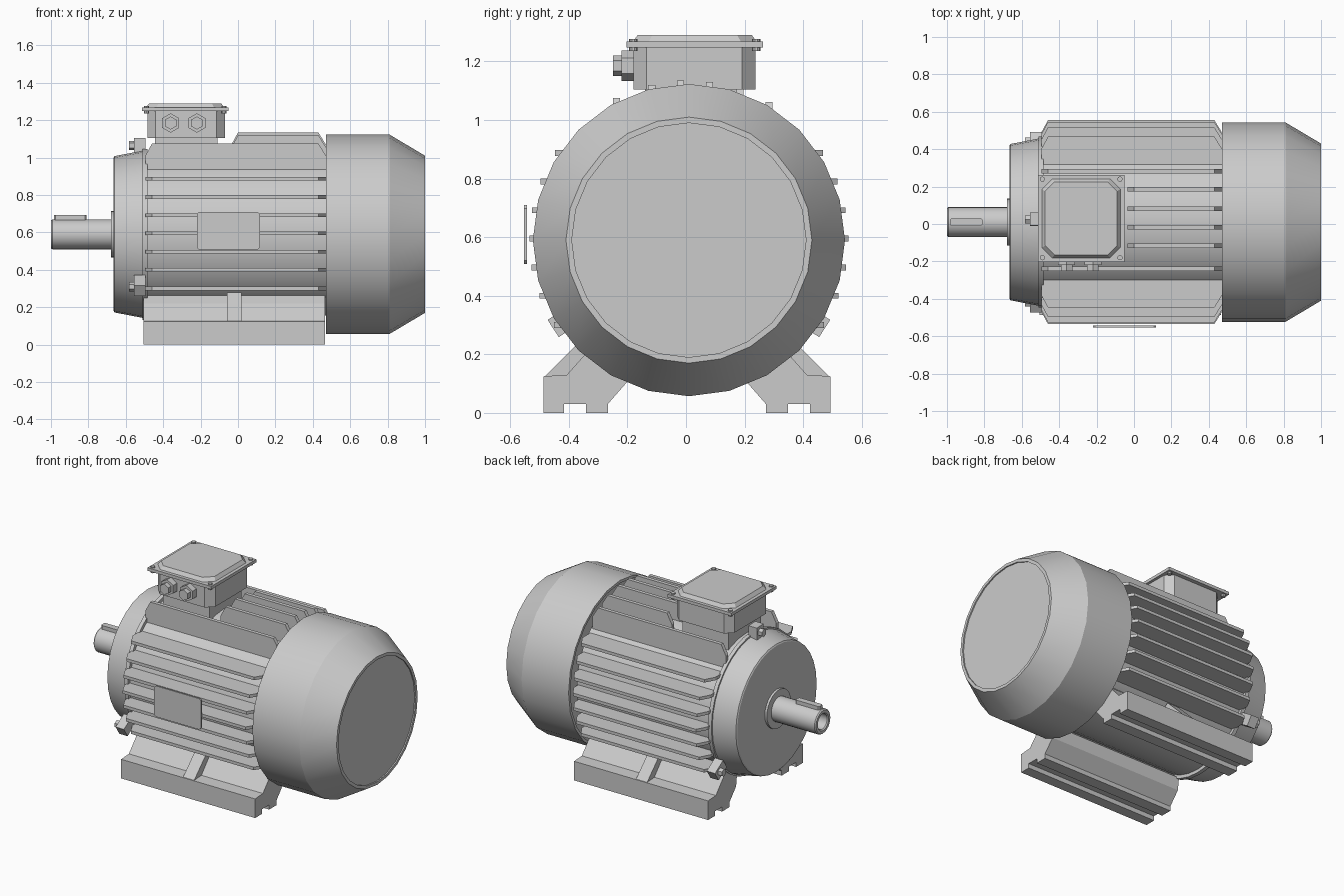
import bpy, bmesh
from math import sin, cos, pi, sqrt, radians
from mathutils import Vector

if "Cube" in bpy.data.objects:
    bpy.data.objects.remove(bpy.data.objects["Cube"])

CY, CZ = 0.01, 0.59          # motor axis runs along x through here


def finish(name, bm, smooth=False):
    bmesh.ops.remove_doubles(bm, verts=bm.verts, dist=1e-5)
    bmesh.ops.recalc_face_normals(bm, faces=bm.faces)
    me = bpy.data.meshes.new(name)
    bm.to_mesh(me)
    bm.free()
    ob = bpy.data.objects.new(name, me)
    bpy.context.collection.objects.link(ob)
    if smooth:
        bpy.ops.object.select_all(action='DESELECT')
        ob.select_set(True)
        bpy.context.view_layer.objects.active = ob
        bpy.ops.object.shade_smooth_by_angle(angle=radians(25))
    return ob


def revolve(name, profile, seg=24, origin=(0, CY, CZ), axis='X', smooth=True):
    """Turn (along, radius) points around an axis."""
    bm = bmesh.new()
    rings = []
    for a, r in profile:
        ring = []
        for i in range(seg):
            t = 2 * pi * i / seg
            u, v = r * sin(t), r * cos(t)
            p = {'X': (a, u, v), 'Y': (u, a, v), 'Z': (u, v, a)}[axis]
            ring.append(bm.verts.new(Vector(origin) + Vector(p)))
        rings.append(ring)
    for r0, r1 in zip(rings, rings[1:]):
        for i in range(seg):
            j = (i + 1) % seg
            bm.faces.new((r0[i], r0[j], r1[j], r1[i]))
    return finish(name, bm, smooth)


def prism(name, pts, vec):
    """Extrude a flat outline along a vector."""
    bm = bmesh.new()
    f = bm.faces.new([bm.verts.new(p) for p in pts])
    ext = bmesh.ops.extrude_face_region(bm, geom=[f], use_keep_orig=True)
    bmesh.ops.translate(bm, vec=vec, verts=[v for v in ext['geom'] if isinstance(v, bmesh.types.BMVert)])
    return finish(name, bm)


def box(name, x0, x1, y0, y1, z0, z1):
    return prism(name, [(x0, y0, z0), (x1, y0, z0), (x1, y1, z0), (x0, y1, z0)], (0, 0, z1 - z0))


def cut_rect(x0, x1, y0, y1, c):
    """Rectangle with chamfered corners."""
    return [(x0 + c, y0), (x1 - c, y0), (x1, y0 + c), (x1, y1 - c),
            (x1 - c, y1), (x0 + c, y1), (x0, y1 - c), (x0, y0 + c)]


# Shaft, key, collar
revolve("shaft", [(-0.9, 0), (-0.9, 0.05), (-0.993, 0.05), (-1.0, 0.056), (-1.0, 0.074),
                  (-0.993, 0.08), (-0.64, 0.08), (-0.64, 0)])
prism("shaft_key", [(x, y, CZ + 0.05) for x, y in
      cut_rect(-0.985, -0.81, CY - 0.02, CY + 0.02, 0.008)], (0, 0, 0.052))
revolve("shaft_collar", [(-0.64, 0), (-0.64, 0.125), (-0.68, 0.125), (-0.68, 0.08), (-0.66, 0.08)])

# End bell, stator core, fan cowl
revolve("end_bell", [(-0.665, 0), (-0.665, 0.41), (-0.66, 0.418), (-0.53, 0.443), (-0.51, 0.447),
                     (-0.51, 0.457), (-0.485, 0.457), (-0.485, 0)], 32)
revolve("stator_core", [(-0.5, 0), (-0.5, 0.435), (0.48, 0.435), (0.48, 0)], 32)
revolve("fan_cowl", [(0.5, 0.3), (0.5, 0.515), (0.47, 0.515), (0.47, 0.533), (0.81, 0.533),
                     (1.0, 0.42), (1.0, 0.40), (0.992, 0.40), (0.992, 0)])


# Cooling fins
def fin_outline(x0, x1, inner, outer):
    return [(x0, inner), (x0, outer - 0.065), (x0 + 0.035, outer), (x1 - 0.04, outer),
            (x1, outer - 0.065), (x1, inner)]


for z in (0.30, 0.40, 0.497, 0.595, 0.692, 0.79, 0.887):
    d = z - CZ
    outer, inner = sqrt(0.545 ** 2 - d * d), sqrt(0.42 ** 2 - d * d)
    for s, side in ((-1, "front"), (1, "back")):
        prism("side_fin_" + side, [(x, CY * (s > 0) + s * r if s > 0 else CY - r, z - 0.01)
              for x, r in fin_outline(-0.495, 0.47, inner, outer)], (0, 0, 0.02))
for y in (-0.238, -0.117, -0.018, 0.081, 0.185, 0.283):
    d = y - CY
    outer, inner = sqrt(0.545 ** 2 - d * d), sqrt(0.42 ** 2 - d * d)
    x0 = -0.495 if abs(d) > 0.2 else -0.035
    prism("top_fin", [(x, y - 0.012, CZ + r) for x, r in fin_outline(x0, 0.47, inner, outer)], (0, 0.024, 0))

# Feet with bottom groove and a middle rib
foot = [(0.49, 0), (0.49, 0.125), (0.41, 0.13), (0.33, 0.22), (0.27, 0.27), (0.19, 0.19),
        (0.20, 0.11), (0.27, 0.03), (0.27, 0), (0.345, 0), (0.345, 0.03), (0.42, 0.03), (0.42, 0)]
rib = [(0.49, 0.12), (0.385, 0.225), (0.33, 0.28), (0.28, 0.24), (0.34, 0.12)]
for s, side in ((-1, "front"), (1, "back")):
    prism(side + "_foot", [(-0.505, s * y + 0.003, z) for y, z in foot], (0.97, 0, 0))
    prism(side + "_foot_rib", [(-0.06, s * y + 0.003, z) for y, z in rib], (0.08, 0, 0))

# Terminal box
box("box_pedestal", -0.445, -0.11, -0.14, 0.195, 0.93, 1.11)
prism("terminal_box", [(x, y, 1.105) for x, y in cut_rect(-0.485, -0.07, -0.18, 0.237, 0.045)], (0, 0, 0.145))
box("box_lid", -0.513, -0.052, -0.203, 0.263, 1.248, 1.268)
bm = bmesh.new()
low = [bm.verts.new((x, y, 1.266)) for x, y in cut_rect(-0.493, -0.072, -0.183, 0.243, 0.055)]
top = [bm.verts.new((x, y, 1.29)) for x, y in cut_rect(-0.475, -0.09, -0.165, 0.225, 0.05)]
bm.faces.new(low)
bm.faces.new(top)
for i in range(8):
    j = (i + 1) % 8
    bm.faces.new((low[i], low[j], top[j], top[i]))
finish("lid_panel", bm)
for x in (-0.49, -0.075):
    for y in (-0.18, 0.24):
        revolve("lid_screw", [(1.235, 0), (1.235, 0.014), (1.277, 0.014), (1.277, 0)], 10, (x, y, 0), 'Z')

# Cable glands
for x in (-0.36, -0.22):
    revolve("gland_nut", [(-0.17, 0), (-0.17, 0.052), (-0.22, 0.052), (-0.22, 0)], 6, (x, 0, 1.185), 'Y', False)
    revolve("gland_cap", [(-0.21, 0), (-0.21, 0.035), (-0.25, 0.035), (-0.25, 0)], 6, (x, 0, 1.185), 'Y', False)

# Nameplate
prism("nameplate", [(x, -0.553, z) for x, z in cut_rect(-0.22, 0.118, 0.508, 0.71, 0.012)], (0, 0.01, 0))

# End bell lugs and bolts
for y, z in ((0.025, 1.065), (CY - 0.43, 0.31), (CY + 0.43, 0.31)):
    d = Vector((0, y - CY, z - CZ)).normalized()
    t = Vector((0, -d.z, d.y))
    c = Vector((-0.555, y, z))
    prism("bell_lug", [c + t * a + d * b for a, b in
          ((-0.035, -0.06), (0.035, -0.06), (0.035, 0.04), (-0.035, 0.04))], (0.06, 0, 0))
    revolve("bell_bolt", [(-0.55, 0), (-0.55, 0.025), (-0.583, 0.025), (-0.583, 0)], 6, (0, y, z), 'X', False)
